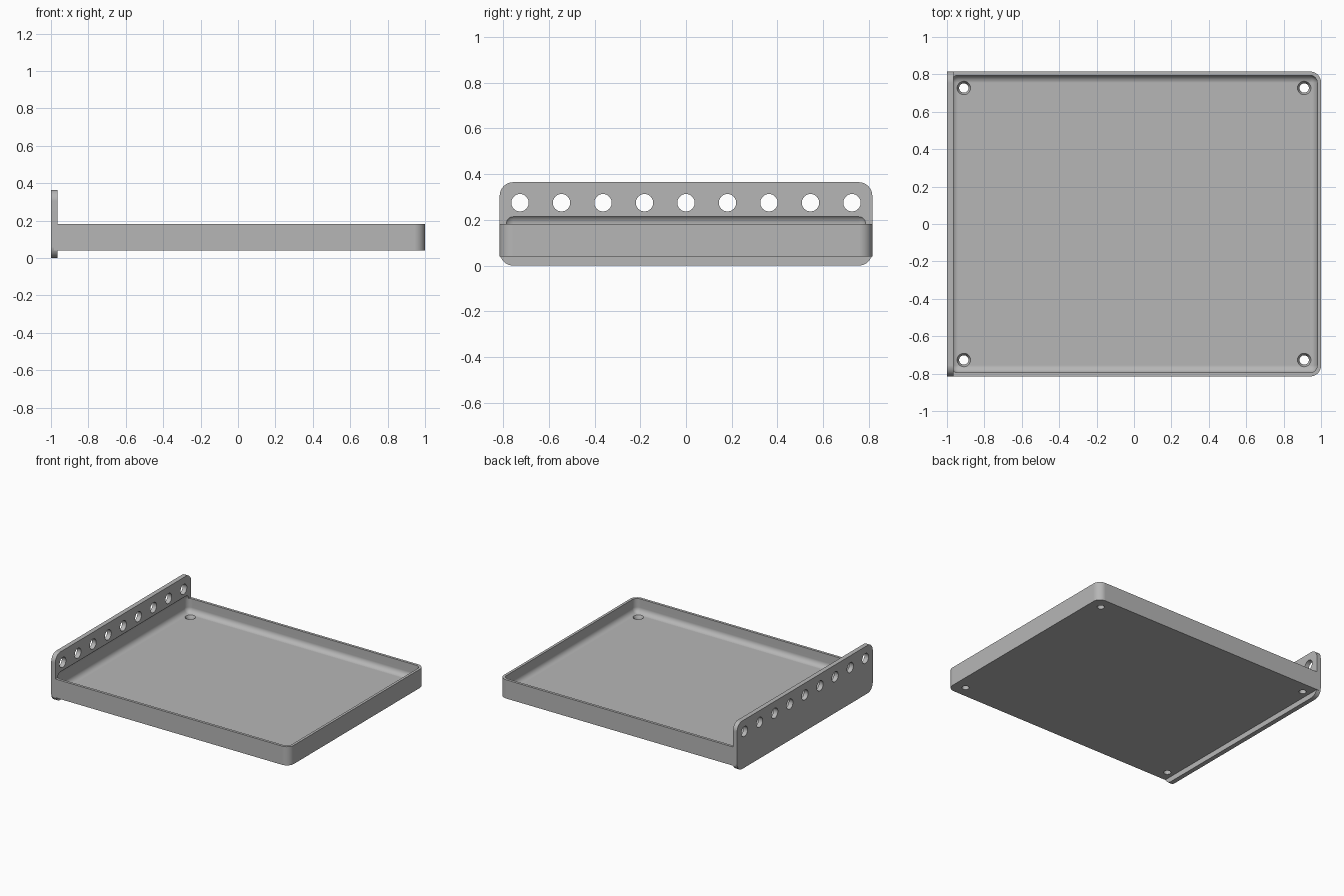
import bpy, bmesh, math
from mathutils import Vector, Matrix

cube = bpy.data.objects.get("Cube")
if cube:
    bpy.data.objects.remove(cube, do_unlink=True)

grey = bpy.data.materials.new("plain grey")
grey.use_nodes = True
colour = (0.47, 0.47, 0.47, 1)
grey.diffuse_color = colour
grey.node_tree.nodes["Principled BSDF"].inputs["Base Color"].default_value = colour


def finish(name, bm):
    mesh = bpy.data.meshes.new(name)
    bmesh.ops.recalc_face_normals(bm, faces=bm.faces)
    bm.to_mesh(mesh)
    bm.free()
    mesh.materials.append(grey)
    obj = bpy.data.objects.new(name, mesh)
    bpy.context.collection.objects.link(obj)
    return obj


def rounded_box(name, low, high, radius, pick):
    """Box between two corners, with the picked edges rounded."""
    low, high = Vector(low), Vector(high)
    bm = bmesh.new()
    bmesh.ops.create_cube(bm, size=1)
    for v in bm.verts:
        v.co = (low + high) / 2 + v.co * (high - low)
    edges = [e for e in bm.edges if pick(e.verts[0].co, e.verts[1].co)]
    bmesh.ops.bevel(bm, geom=edges, offset=radius, segments=8, profile=0.5, affect='EDGES')
    return finish(name, bm)


def add_cone(bm, centre, r1, r2, depth, turn=None):
    matrix = Matrix.Translation(centre) @ (turn or Matrix())
    bmesh.ops.create_cone(bm, cap_ends=True, segments=40, radius1=r1, radius2=r2,
                          depth=depth, matrix=matrix)


def combine(target, other, operation):
    mod = target.modifiers.new("combine", 'BOOLEAN')
    mod.operation, mod.solver, mod.object = operation, 'EXACT', other
    bpy.context.view_layer.objects.active = target
    bpy.ops.object.modifier_apply(modifier=mod.name)
    bpy.data.objects.remove(other, do_unlink=True)


W = 0.815          # half width
FLOOR = 0.077      # inside floor height

# Tray body, rounded at its free end
tray = rounded_box("tray", (-0.985, -W, 0.04), (1, W, 0.182), 0.058,
                   lambda a, b: abs(a.z - b.z) > 0.1 and a.x > 0)

# Upright end plate with four rounded corners
plate = rounded_box("end_plate", (-1, -W, 0), (-0.965, W, 0.365), 0.06,
                    lambda a, b: abs(a.x - b.x) > 0.01)
combine(tray, plate, 'UNION')

# Hollow with filleted edges, sunk slightly into the end plate
hollow = rounded_box("hollow", (-0.98, -0.795, FLOOR), (0.98, 0.795, 0.223), 0.04,
                     lambda a, b: True)
combine(tray, hollow, 'DIFFERENCE')

# Row of round holes through the end plate
bm = bmesh.new()
for i in range(9):
    add_cone(bm, (-0.98, (i - 4) * 0.1815, 0.275), 0.038, 0.038, 0.2,
             Matrix.Rotation(math.pi / 2, 4, 'Y'))
combine(tray, finish("plate_holes", bm), 'DIFFERENCE')

# Countersunk screw holes in the floor corners
for r1, r2, depth, z in ((0.025, 0.025, 0.2, 0.05), (0.025, 0.0365, 0.02, FLOOR - 0.009)):
    bm = bmesh.new()
    for x in (-0.91, 0.91):
        for y in (-0.727, 0.727):
            add_cone(bm, (x, y, z), r1, r2, depth)
    combine(tray, finish("screw_holes", bm), 'DIFFERENCE')

# Smooth fillets, crisp edges
tray.name = "tray_with_end_plate"
bpy.ops.object.select_all(action='DESELECT')
tray.select_set(True)
bpy.context.view_layer.objects.active = tray
bpy.ops.object.shade_smooth_by_angle(angle=math.radians(30))
normals = tray.modifiers.new("even_normals", 'WEIGHTED_NORMAL')
normals.keep_sharp = True
